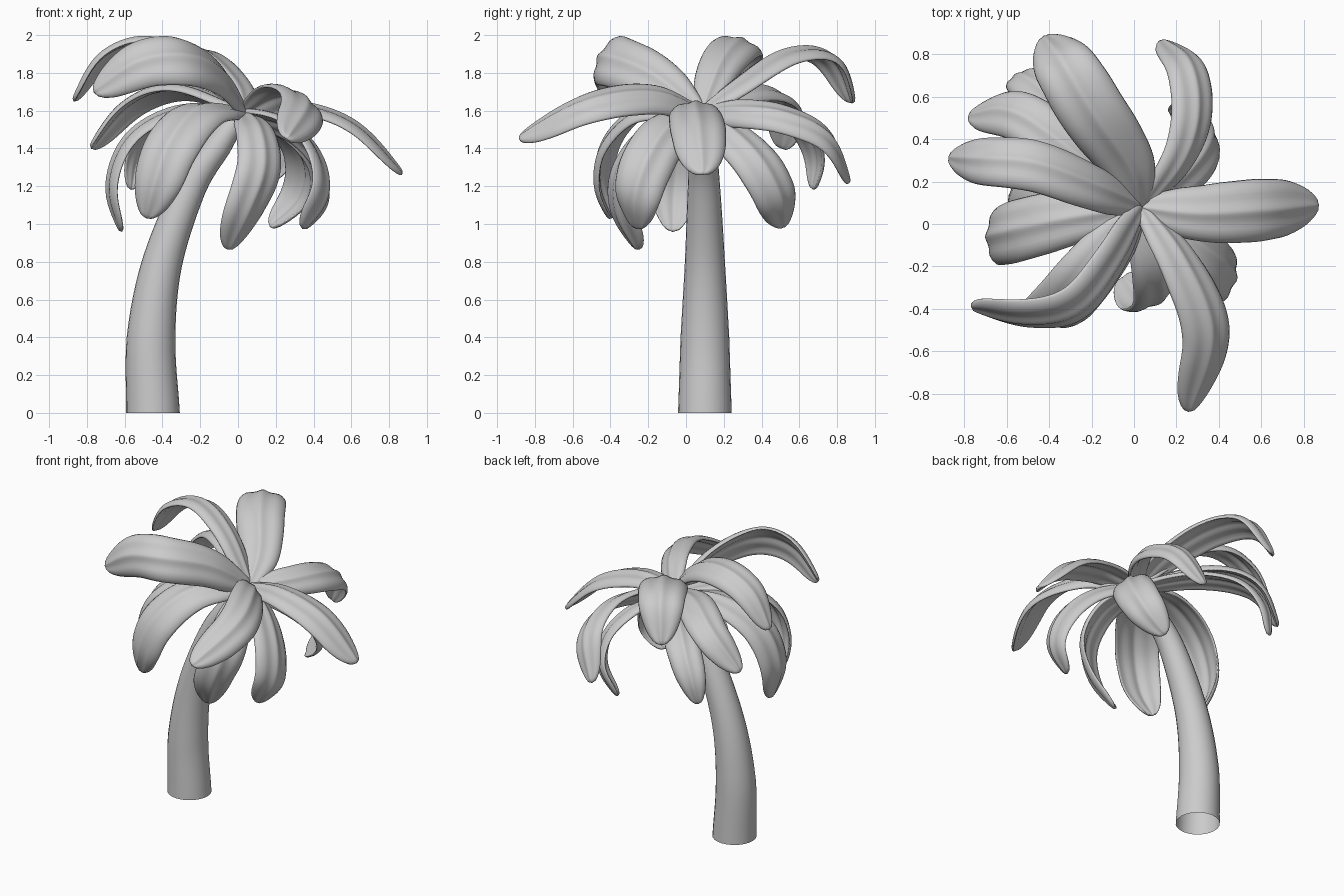
import bpy, math
from mathutils import Vector

if "Cube" in bpy.data.objects:
    bpy.data.objects.remove(bpy.data.objects["Cube"])

ROOT = Vector((0.03, 0.08, 1.58))


def spline(pts, n):
    """Sample a Catmull-Rom curve through pts at n+1 even parameters."""
    p = [Vector(q) for q in pts]
    p = [2 * p[0] - p[1]] + p + [2 * p[-1] - p[-2]]
    segs = len(p) - 3
    out = []
    for i in range(n + 1):
        s = i / n * segs
        k = min(int(s), segs - 1)
        t = s - k
        a, b, c, d = p[k:k + 4]
        out.append(0.5 * (2 * b + (c - a) * t + (2 * a - 5 * b + 4 * c - d) * t * t
                          + (3 * b - a - 3 * c + d) * t ** 3))
    return out


def even(pts, n):
    """Resample a smooth path to even arc length."""
    fine = spline(pts, 120)
    acc = [0.0]
    for a, b in zip(fine, fine[1:]):
        acc.append(acc[-1] + (b - a).length)
    out, k = [], 0
    for i in range(n + 1):
        goal = acc[-1] * i / n
        while k < 119 and acc[k + 1] < goal:
            k += 1
        f = (goal - acc[k]) / (acc[k + 1] - acc[k])
        out.append(fine[k].lerp(fine[k + 1], f))
    return out


def tangent(path, i):
    return (path[min(i + 1, len(path) - 1)] - path[max(i - 1, 0)]).normalized()


def loft(name, rings, cap_start, cap_end):
    m = len(rings[0])
    verts = [v for r in rings for v in r]
    faces = [(i * m + j, i * m + (j + 1) % m, (i + 1) * m + (j + 1) % m, (i + 1) * m + j)
             for i in range(len(rings) - 1) for j in range(m)]
    if cap_start:
        faces.append(tuple(reversed(range(m))))
    if cap_end:
        faces.append(tuple(range(len(verts) - m, len(verts))))
    me = bpy.data.meshes.new(name)
    me.from_pydata(verts, [], faces)
    me.polygons.foreach_set("use_smooth", [True] * len(faces))
    ob = bpy.data.objects.new(name, me)
    bpy.context.collection.objects.link(ob)
    return ob


def interp(table, t):
    for (a, va), (b, vb) in zip(table, table[1:]):
        if t <= b:
            return va + (vb - va) * (t - a) / (b - a)
    return table[-1][1]


# leaf outline (fraction of length, fraction of width) and cross-section
WIDTH = [(0, .28), (.06, .48), (.18, .78), (.4, .96), (.6, 1), (.8, .9), (.92, .64), (.98, .38), (1, .2)]
TOP = [(-1, -.26), (-.68, .03), (-.38, -.01), (-.14, .1), (0, .17), (.14, .1), (.38, -.01), (.68, .03), (1, -.26)]


def leaf(name, side, width, *pts):
    path = even([ROOT, *pts], 18)
    side = Vector(side).normalized()
    mid = len(path) // 2
    n = side.cross(tangent(path, mid))
    if n.dot(path[mid] - Vector((0, 0.08, 1.2))) < 0:
        side = -side
    rings = []
    for i, c in enumerate(path):
        t = i / 18
        tan = tangent(path, i)
        s = (side - tan * side.dot(tan)).normalized()
        n = s.cross(tan)
        h = width * 0.53 * interp(WIDTH, t)
        thick = 0.042 * (1 - 0.4 * t)
        up = [c + s * u * h + n * (v * h + 0.025) for u, v in TOP]
        low = [c + s * u * h * .97 + n * (v * h + 0.025 - thick * (1 - .3 * u * u)) for u, v in TOP]
        rings.append(up + low[::-1])
    ob = loft(name, rings, True, True)
    sub = ob.modifiers.new("smooth", 'SUBSURF')
    sub.levels = sub.render_levels = 1


# curved tapering trunk, open underneath
path = spline([(-.45, .1, 0), (-.46, .1, .4), (-.4, .1, .8), (-.25, .095, 1.2), (-.1, .09, 1.42), (.03, .08, 1.6)], 30)
rings = []
for i, c in enumerate(path):
    tan = Vector((0, 0, 1)) if i == 0 else tangent(path, i)
    sx = Vector((0, 1, 0)).cross(tan).normalized()
    sy = tan.cross(sx)
    r = interp([(0, .142), (.2, .129), (.4, .106), (.6, .085), (.8, .07), (1, .04)], i / 30)
    rings.append([c + r * (sx * math.cos(a) + sy * math.sin(a))
                  for a in (j * math.tau / 24 for j in range(24))])
loft("trunk", rings, False, True)

# upper leaves
leaf("leaf_right", (0, 1, 0), .29, (.3, .05, 1.61), (.6, .065, 1.51), (.86, .09, 1.25))
leaf("leaf_front_right", (.8, 0, -.55), .26, (.22, -.18, 1.67), (.35, -.52, 1.62), (.25, -.88, 1.44))
leaf("leaf_front_left", (-.35, .4, .85), .29, (-.1, -.17, 1.78), (-.28, -.39, 1.87),
     (-.52, -.43, 1.85), (-.76, -.38, 1.69))
leaf("leaf_left", (.1, .93, -.3), .25, (-.2, .18, 1.84), (-.47, .28, 1.95), (-.71, .3, 1.87), (-.86, .31, 1.64))
leaf("leaf_back", (.85, .45, 0), .31, (-.02, .27, 1.72), (-.19, .52, 1.88), (-.33, .75, 1.87), (-.42, .87, 1.63))
leaf("leaf_back_right", (.75, .1, -.6), .23, (.21, .3, 1.59), (.28, .52, 1.56), (.25, .74, 1.45), (.13, .85, 1.21))

# lower drooping leaves
leaf("low_leaf_back_left", (.35, .8, -.2), .25, (-.3, .34, 1.7), (-.56, .52, 1.62), (-.77, .5, 1.39))
leaf("low_leaf_left", (0, 1, 0), .29, (-.3, .03, 1.59), (-.56, -.03, 1.45), (-.66, -.06, 1.2), (-.6, -.07, .96))
leaf("low_leaf_front_left", (.9, -.3, -.2), .3, (-.2, -.22, 1.59), (-.35, -.4, 1.43),
     (-.43, -.44, 1.22), (-.48, -.38, 1.03))
leaf("low_leaf_front", (.8, .5, 0), .26, (.1, -.18, 1.49), (.12, -.32, 1.3), (.04, -.34, 1.08), (-.06, -.24, .87))
leaf("low_leaf_front_right", (.2, .85, -.45), .28, (.27, -.09, 1.5), (.41, -.2, 1.34),
     (.44, -.26, 1.15), (.33, -.25, .98))
leaf("low_leaf_right", (-.5, .8, .3), .27, (.22, .23, 1.48), (.33, .38, 1.33), (.31, .48, 1.15), (.16, .51, .99))
leaf("low_leaf_back", (.8, .5, 0), .22, (-.2, .38, 1.59), (-.4, .6, 1.51), (-.52, .68, 1.35), (-.56, .66, 1.18))
